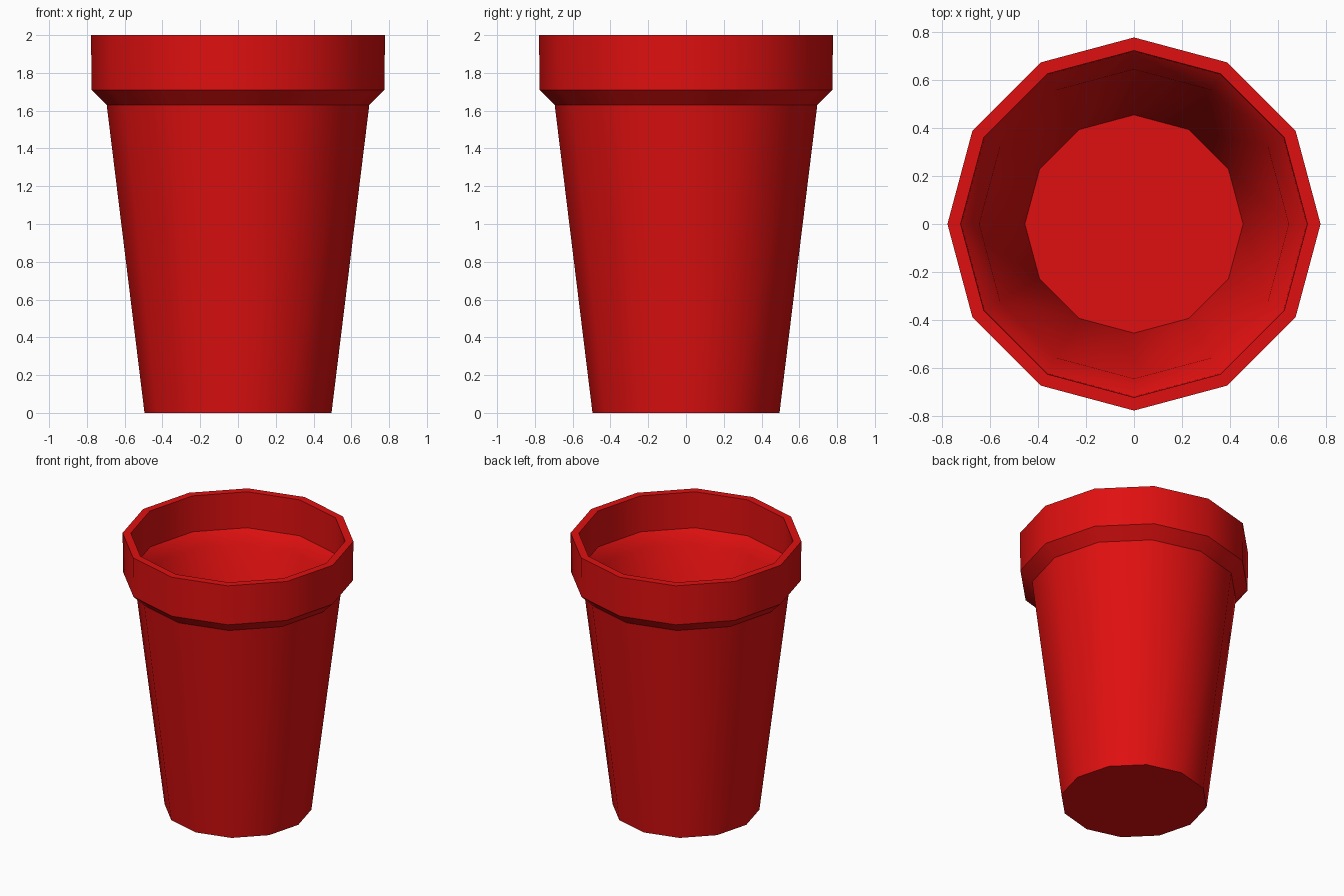
import bpy, bmesh, math

cube = bpy.data.objects.get("Cube")
if cube:
    bpy.data.objects.remove(cube, do_unlink=True)

SIDES = 12

red = bpy.data.materials.new("glossy_red")
red.use_nodes = True
colour = (0.74, 0.005, 0.005, 1.0)
red.diffuse_color = colour
red.node_tree.nodes["Principled BSDF"].inputs["Base Color"].default_value = colour

# Cup wall as (radius, height): up the outside, over the lip, down the inside
profile = [
    (0.495, 0.0), (0.695, 1.63),                # tapered outer wall
    (0.775, 1.71), (0.778, 2.0),                # flared collar
    (0.723, 2.0), (0.72, 1.735),                # lip and inner collar
    (0.645, 1.65), (0.455, 0.05),               # inner ledge and wall
]


def lathe(name, points):
    """Turn an open profile into a closed faceted solid."""
    bm = bmesh.new()
    rings = []
    for r, z in points:
        angles = [2 * math.pi * i / SIDES for i in range(SIDES)]
        rings.append([bm.verts.new((r * math.cos(a), r * math.sin(a), z))
                      for a in angles])
    for low, high in zip(rings, rings[1:]):
        for i in range(SIDES):
            j = (i + 1) % SIDES
            bm.faces.new((low[i], low[j], high[j], high[i]))
    bm.faces.new(rings[0][::-1])    # underside
    bm.faces.new(rings[-1])         # inside floor
    bmesh.ops.recalc_face_normals(bm, faces=bm.faces)
    mesh = bpy.data.meshes.new(name)
    bm.to_mesh(mesh)
    bm.free()
    obj = bpy.data.objects.new(name, mesh)
    bpy.context.collection.objects.link(obj)
    return obj


cup = lathe("cup", profile)
cup.data.materials.append(red)

# Smooth around the wall, sharp at the rims
bpy.ops.object.select_all(action='DESELECT')
cup.select_set(True)
bpy.context.view_layer.objects.active = cup
bpy.ops.object.shade_smooth_by_angle(angle=math.radians(34))
